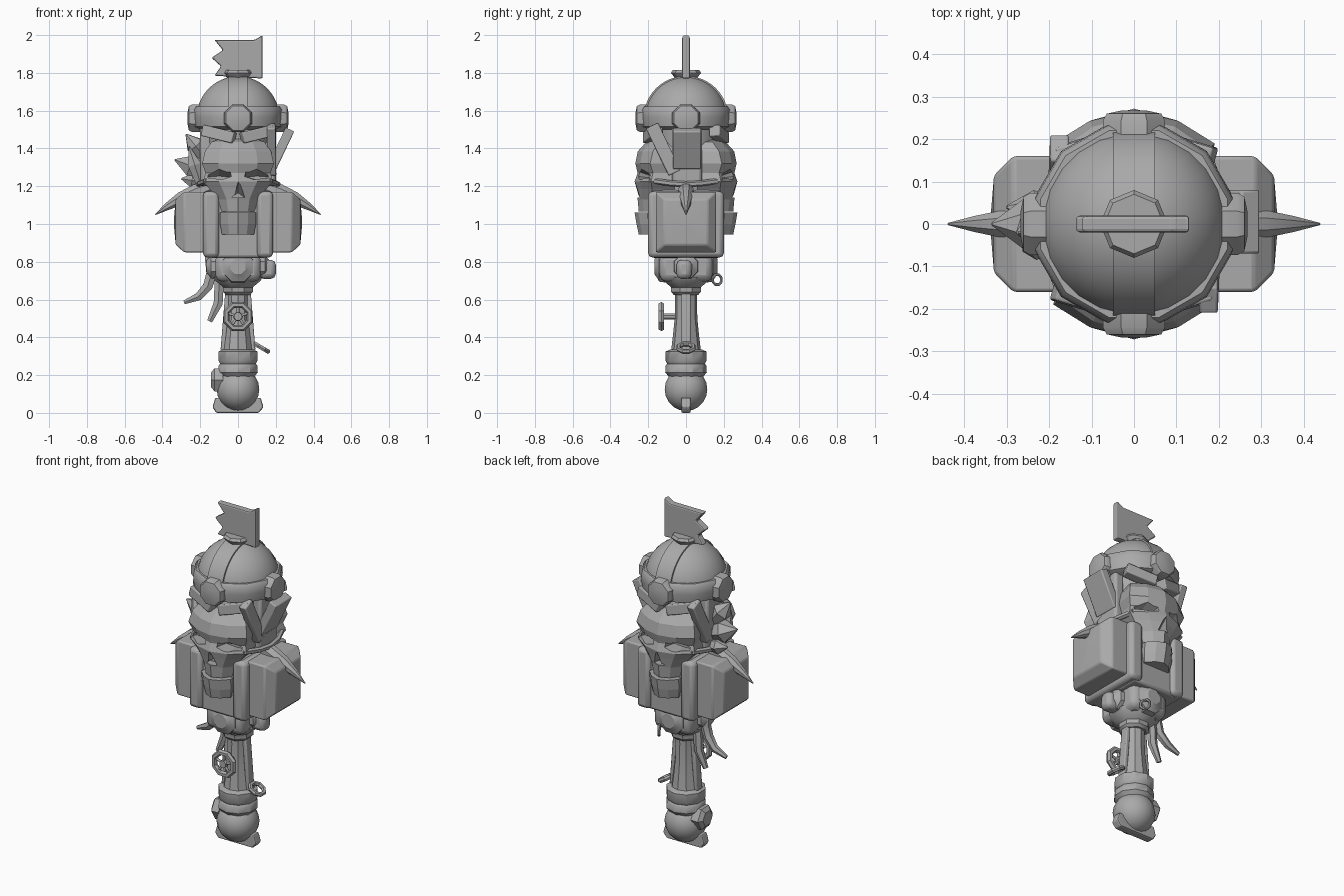
import bpy, bmesh, math
from mathutils import Vector, Matrix

if "Cube" in bpy.data.objects:
    bpy.data.objects.remove(bpy.data.objects["Cube"])

metal = bpy.data.materials.new("plain grey")
metal.use_nodes = True
grey = (0.4, 0.4, 0.4, 1)
metal.diffuse_color = grey
metal.node_tree.nodes["Principled BSDF"].inputs["Base Color"].default_value = grey


def finish(name, bm, smooth=True, bevel=0):
    bmesh.ops.recalc_face_normals(bm, faces=bm.faces)
    mesh = bpy.data.meshes.new(name)
    bm.to_mesh(mesh)
    bm.free()
    mesh.materials.append(metal)
    ob = bpy.data.objects.new(name, mesh)
    bpy.context.collection.objects.link(ob)
    if bevel:
        mod = ob.modifiers.new("bevel", "BEVEL")
        mod.width, mod.segments = bevel, 2
    if smooth:
        bpy.ops.object.select_all(action="DESELECT")
        ob.select_set(True)
        bpy.context.view_layer.objects.active = ob
        bpy.ops.object.shade_smooth_by_angle(angle=math.radians(35))
    return ob


def bridge(bm, rings, closed=False):
    n = len(rings[0])
    pairs = list(zip(rings, rings[1:])) + ([(rings[-1], rings[0])] if closed else [])
    for a, b in pairs:
        for i in range(n):
            j = (i + 1) % n
            bm.faces.new((a[i], a[j], b[j], b[i]))
    if not closed:
        bm.faces.new(rings[0])
        bm.faces.new(rings[-1])


def frame(direction, along):
    """Axes across a direction, kept steady along the whole path."""
    t = direction.normalized()
    ref = Vector((0, 0, 1)) if abs(along.normalized().y) > 0.9 else Vector((0, 1, 0))
    side = ref.cross(t).normalized()
    return side, t.cross(side), t


def sweep(name, pts, radii, n=8, squash=1.0, turn=0.5, smooth=True):
    """Round section swept along a path, one radius per point."""
    pts = [Vector(p) for p in pts]
    bm = bmesh.new()
    rings = []
    for i, (p, r) in enumerate(zip(pts, radii)):
        side, up, _ = frame(pts[min(i + 1, len(pts) - 1)] - pts[max(i - 1, 0)], pts[-1] - pts[0])
        angles = [(k + turn) * math.tau / n for k in range(n)]
        rings.append([bm.verts.new(p + side * r * math.cos(a) + up * r * squash * math.sin(a)) for a in angles])
    bridge(bm, rings)
    return finish(name, bm, smooth)


def lathe(name, profile, n, base=(0, 0, 0), axis=(0, 0, 1), turn=0.5):
    """Profile of (radius, height) pairs stacked along an axis."""
    return sweep(name, [Vector(base) + Vector(axis) * h for r, h in profile],
                 [r for r, h in profile], n, 1, turn)


def box(name, loc, size, bevel=0.015, rot=Matrix()):
    bm = bmesh.new()
    bmesh.ops.create_cube(bm, size=1, matrix=Matrix.Translation(loc) @ rot @ Matrix.Diagonal((*size, 1)))
    return finish(name, bm, True, bevel)


def beam(name, a, b, width, depth):
    a, b = Vector(a), Vector(b)
    rot = Matrix(frame(b - a, b - a)).transposed().to_4x4()
    return box(name, (a + b) / 2, (width, depth, (b - a).length), 0.006, rot)


def plate(name, outline, y, thick, bevel=0.008):
    bm = bmesh.new()
    rings = [[bm.verts.new((x, y + s * thick / 2, z)) for x, z in outline] for s in (-1, 1)]
    bridge(bm, rings)
    return finish(name, bm, False, bevel)


def ring(name, centre, radius, wire, axis, n=8):
    bm = bmesh.new()
    q = Vector(axis).to_track_quat("Z", "Y")
    rings = []
    for k in range(n):
        a = (k + 0.5) * math.tau / n
        out = Vector((math.cos(a), math.sin(a), 0))
        rings.append([bm.verts.new(Vector(centre) + q @ (out * (radius + wire * math.cos(t))
                      + Vector((0, 0, wire * math.sin(t))))) for t in [i * math.tau / 6 for i in range(6)]])
    bridge(bm, rings, True)
    return finish(name, bm)


def cut_hollow(target, outline, deep, shallow):
    """Cut a hollow whose roof slopes down to its floor at the back."""
    low = min(z for x, z in outline)
    bm = bmesh.new()
    bridge(bm, [[bm.verts.new((x, y, low + (z - low) * f)) for x, z in outline]
                for y, f in ((deep, 0.25), (shallow, 1.1))])
    cutter = finish("hollow_cutter", bm, False)
    mod = target.modifiers.new("cut", "BOOLEAN")
    mod.operation, mod.object, mod.solver = "DIFFERENCE", cutter, "EXACT"
    cutter.hide_render = True
    cutter.hide_set(True)


# Crest and its collar
plate("crest", [(0.13, 2), (0.09, 1.975), (-0.125, 1.975), (-0.08, 1.92), (-0.14, 1.88), (-0.09, 1.835),
                (-0.125, 1.785), (0.13, 1.77)], 0, 0.04)
lathe("crest_collar", [(0.05, 1.765), (0.068, 1.785), (0.08, 1.8), (0.07, 1.815)], 8, turn=0)

# Dome with front-to-back strap and brow band
R = 0.222
arc = [math.radians(7.5 * k) for k in range(13)]
lathe("dome", [(max(R * math.cos(a), 0.003), 1.56 + R * math.sin(a)) for a in arc], 24)
bm = bmesh.new()
rows = []
for a in [math.radians(7.5 * k) for k in range(25)]:
    d = Vector((0, math.cos(a), math.sin(a))) * R
    rows.append([bm.verts.new(Vector((x, 0, 1.56)) + d * f)
                 for x, f in ((-.05, 1.01), (.05, 1.01), (.05, .93), (-.05, .93))])
bridge(bm, rows)
finish("dome_strap", bm)
lathe("brow_band", [(0.2, 1.5), (0.235, 1.515), (0.243, 1.565), (0.24, 1.605), (0.228, 1.622)], 12)
for label, axis in (("front", (0, -1, 0)), ("back", (0, 1, 0)), ("left", (1, 0, 0)), ("right", (-1, 0, 0))):
    lathe(label + "_boss", [(0.079, 0.19), (0.079, 0.244), (0.07, 0.26), (0.03, 0.268)], 8,
          (0, 0, 1.56), axis)

# Core between the skulls
lathe("skull_core", [(0.15, 1.15), (0.16, 1.3), (0.18, 1.52)], 12)
box("hammer_core", (0, 0, 1.0), (0.3, 0.36, 0.36))


# Skulls: each section is height, half width, front depth, side depth
def skull_part(name, sections, s):
    bm = bmesh.new()
    rings = []
    for z, w, front, side in sections:
        mid = front * 0.68 + side * 0.32
        half = [(0.55 * w, mid), (w, side), (w * 0.9, 0.06)]
        loop = [(0, front)] + half + [(-x, y) for x, y in reversed(half)]
        rings.append([bm.verts.new((x, s * y, z)) for x, y in loop])
    bridge(bm, rings)
    return finish(name, bm, False)


for label, s in (("front", -1), ("back", 1)):
    skull = skull_part(label + "_skull", [
        (1.065, 0.095, 0.25, 0.17), (1.13, 0.11, 0.256, 0.175), (1.185, 0.15, 0.264, 0.18),
        (1.225, 0.185, 0.272, 0.185), (1.27, 0.172, 0.256, 0.175), (1.32, 0.19, 0.268, 0.19),
        (1.385, 0.175, 0.255, 0.175), (1.435, 0.14, 0.21, 0.14), (1.45, 0.09, 0.17, 0.12)], s)
    skull_part(label + "_jaw", [
        (0.945, 0.085, 0.25, 0.19), (1.0, 0.095, 0.262, 0.2), (1.06, 0.095, 0.272, 0.205)], s)
    for x in (-1, 1):
        outline = [(0.035, 1.255), (0.1, 1.235), (0.16, 1.25), (0.16, 1.29), (0.1, 1.31), (0.04, 1.285)]
        cut_hollow(skull, [(x * a, b) for a, b in outline], s * 0.16, s * 0.29)
        # Brackets framing the skull
        beam(label + "_brow_bracket", (x * 0.185, s * 0.15, 1.495), (x * 0.02, s * 0.2, 1.455), 0.06, 0.06)
    cut_hollow(skull, [(-0.035, 1.14), (0.035, 1.14), (0, 1.24)], s * 0.21, s * 0.3)
    beam(label + "_slanted_bracket", (s * -0.175, s * 0.18, 1.52), (s * -0.18, s * 0.06, 1.27), 0.045, 0.07)

# Hammer heads, horns and cords on both sides
for label, x in (("left", 1), ("right", -1)):
    box(label + "_collar", (x * 0.143, 0, 0.998), (0.085, 0.4, 0.35), 0.022)
    bm = bmesh.new()
    rings = []
    for px, hy, hz in ((0.17, 0.16, 0.16), (0.285, 0.16, 0.16), (0.33, 0.115, 0.12), (0.338, 0.02, 0.03)):
        rings.append([bm.verts.new((x * px, a * hy, 1.01 + b * hz)) for a, b in ((-1, -1), (1, -1), (1, 1), (-1, 1))])
    bridge(bm, rings)
    finish(label + "_hammer_head", bm, True, 0.008)
    sweep(label + "_horn", [(x * a, 0, z) for a, z in ((0.14, 1.2), (0.22, 1.17), (0.3, 1.135), (0.37, 1.095),
          (0.438, 1.05))], [0.035, 0.045, 0.038, 0.022, 0.003], 8, 0.95)
    sweep(label + "_cord", [(x * a, y, z) for a, y, z in ((0.16, -0.19, 1.23), (0.2, -0.08, 1.215), (0.21, 0, 1.21),
          (0.2, 0.08, 1.215), (0.16, 0.19, 1.23))], [0.016] * 5, 6)
    box(label + "_side_panel", (x * 0.17, 0.005, 1.36), (0.06, 0.16, 0.32))

# Flared slab on the left, jagged thorns on the right
beam("left_flared_slab", (0.18, 0.005, 1.3), (0.275, 0.005, 1.5), 0.05, 0.15)
for a, b, r in (((-0.18, 0, 1.36), (-0.275, -0.02, 1.475), 0.055), ((-0.17, 0, 1.28), (-0.335, 0, 1.34), 0.065),
                ((-0.18, 0.03, 1.22), (-0.3, 0.04, 1.24), 0.045), ((-0.2, -0.04, 1.22), (-0.26, -0.05, 1.41), 0.04)):
    sweep("right_thorn", [a, Vector(a).lerp(Vector(b), 0.5), b], [r * 0.7, r, 0.004], 6, 1, 0.5, False)

# Neck block with bosses
box("neck_block", (0, 0, 0.77), (0.24, 0.28, 0.15), 0.035)
lathe("neck_taper", [(0.085, 0.665), (0.13, 0.7), (0.14, 0.72)], 8)
for label, axis, r in (("front", (0, -1, 0), 0.062), ("back", (0, 1, 0), 0.062),
                       ("left", (1, 0, 0), 0.048), ("right", (-1, 0, 0), 0.048)):
    lathe(label + "_neck_boss", [(r * 1.5, 0.1), (r * 1.4, 0.142), (r, 0.155), (r * 0.7, 0.168)], 8,
          (0, 0, 0.775), axis)
box("left_neck_lug", (0.155, -0.01, 0.76), (0.09, 0.08, 0.1), 0.025)
ring("neck_ring", (0.06, 0.165, 0.705), 0.028, 0.008, (1, 0.6, 0))

# Ragged straps hanging from the neck
sweep("long_strap", [(-0.15, 0.02, 0.83), (-0.14, 0.02, 0.74), (-0.16, 0.02, 0.67), (-0.21, 0.03, 0.615),
                     (-0.285, 0.03, 0.585)], [0.03, 0.032, 0.03, 0.024, 0.012], 6, 0.8)
sweep("short_strap", [(-0.1, 0.02, 0.78), (-0.1, 0.03, 0.68), (-0.105, 0.03, 0.58), (-0.15, 0.03, 0.485)],
      [0.025, 0.028, 0.028, 0.016], 6, 0.8)

# Handle with collars and round pommel
lathe("handle", [(0.062, 0.7), (0.058, 0.6), (0.06, 0.5), (0.068, 0.42), (0.08, 0.32), (0.09, 0.25)], 10)
lathe("upper_collar", [(0.07, 0.625), (0.085, 0.64), (0.085, 0.675), (0.095, 0.69)], 8)
lathe("lower_collar", [(0.09, 0.19), (0.11, 0.215), (0.108, 0.25), (0.1, 0.26), (0.108, 0.275), (0.108, 0.325),
                       (0.085, 0.335)], 10)
for x in (-1, 1):
    beam("handle_rib", (x * 0.08, 0, 0.33), (x * 0.055, 0, 0.64), 0.025, 0.05)
lathe("pommel", [(max(0.115 * math.sin(t), 0.003), 0.125 - 0.115 * math.cos(t))
                 for t in [k * math.pi / 10 for k in range(11)]], 16)
plate("pommel_keel", [(-0.115, 0), (0.11, 0), (0.135, 0.03), (0.12, 0.08), (-0.12, 0.08), (-0.135, 0.03)], 0, 0.05)
lathe("pommel_hex_plate", [(0.07, 0.08), (0.07, 0.125), (0.045, 0.142)], 6, (0, 0, 0.175), (-1, 0, 0))

# Valve wheel on the front of the handle
ring("valve_rim", (0, -0.13, 0.51), 0.066, 0.017, (0, 1, 0))
lathe("valve_axle", [(0.018, 0.03), (0.018, 0.12), (0.025, 0.125), (0.022, 0.145)], 8, (0, 0, 0.51), (0, -1, 0))
for k in range(5):
    a = k * math.tau / 5 + math.pi / 2
    beam("valve_spoke", (0, -0.13, 0.51), (0.066 * math.cos(a), -0.13, 0.51 + 0.066 * math.sin(a)), 0.014, 0.014)

# Tilted loop on the left of the handle
ring("handle_loop", (0.125, 0, 0.345), 0.042, 0.013, (0.5, 0, 0.86))
